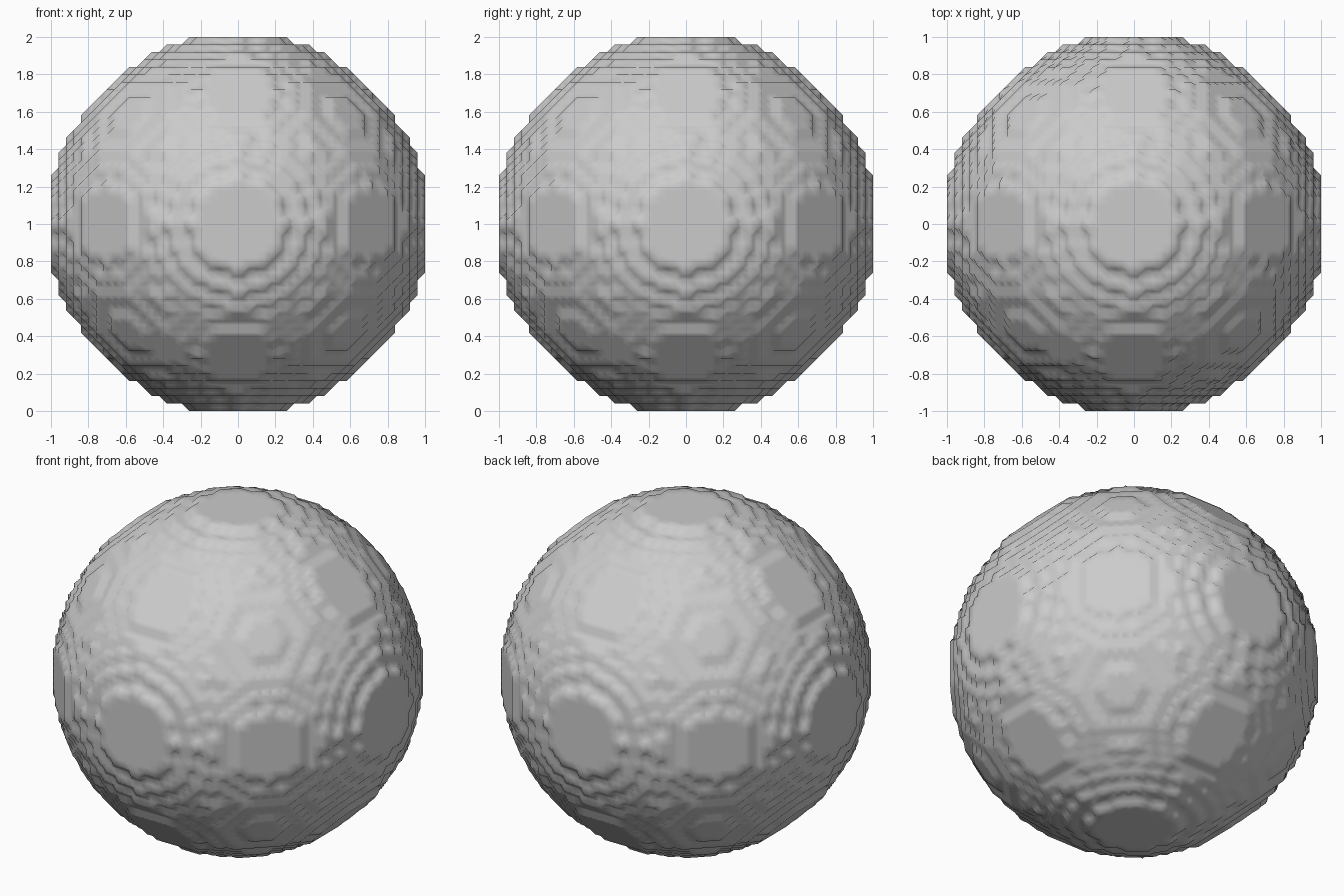
import bpy
import bmesh
from itertools import product
from mathutils import Vector

old = bpy.data.objects.get("Cube")
if old:
    bpy.data.objects.remove(old, do_unlink=True)

HALF = 25              # voxels from centre to each pole
STEP = 1 / HALF        # voxel size
RADIUS_SQ = 643.5      # squared ball radius in voxels


def solid(p):
    """True where the voxel centre lies in the ball."""
    return sum((c + 0.5) ** 2 for c in p) <= RADIUS_SQ


def cell_sides():
    """Corner rings of the six sides of a unit cell, seen from outside."""
    sides = []
    for axis, side in product(range(3), (0, 1)):
        ring = []
        for u, v in ((0, 0), (1, 0), (1, 1), (0, 1)):
            corner = [0, 0, 0]
            corner[axis] = side
            corner[(axis + 1) % 3] = u
            corner[(axis + 2) % 3] = v
            ring.append(tuple(corner))
        sides.append(ring if side else ring[::-1])
    return sides


SIDES = cell_sides()
CORNERS = list(product((0, 1), repeat=3))


def cell_loops(inside):
    """Closed loops of cut edges separating solid from empty corners."""
    follow = {}
    for ring in SIDES:
        for i in range(4):
            if inside[ring[i]] and not inside[ring[i - 1]]:
                j = i
                while inside[ring[(j + 1) % 4]]:
                    j += 1
                enter = frozenset((ring[i - 1], ring[i]))
                leave = frozenset((ring[j % 4], ring[(j + 1) % 4]))
                follow[leave] = enter
    while follow:
        start, edge = follow.popitem()
        loop = [start]
        while edge != start:
            loop.append(edge)
            edge = follow.pop(edge)
        yield loop


# Voxel ball with stepped terraces, chamfered at half a voxel
bm = bmesh.new()
verts = {}
span = range(-HALF - 1, HALF + 1)
filled = {p: solid(p) for p in product(range(-HALF - 1, HALF + 2), repeat=3)}
for x, y, z in product(span, repeat=3):
    inside = {c: filled[x + c[0], y + c[1], z + c[2]] for c in CORNERS}
    if len(set(inside.values())) == 1:
        continue
    for loop in cell_loops(inside):
        face = []
        for edge in loop:
            a, b = edge
            key = (2 * x + a[0] + b[0], 2 * y + a[1] + b[1], 2 * z + a[2] + b[2])
            if key not in verts:
                mid = (Vector(key) + Vector((1, 1, 1))) * STEP / 2
                verts[key] = bm.verts.new(mid + Vector((0, 0, 1)))
            face.append(verts[key])
        bm.faces.new(face)
bmesh.ops.recalc_face_normals(bm, faces=bm.faces)
for f in bm.faces:
    f.smooth = True

mesh = bpy.data.meshes.new("stepped_ball")
bm.to_mesh(mesh)
bm.free()
ball = bpy.data.objects.new("stepped_ball", mesh)
bpy.context.collection.objects.link(ball)

# Plain grey surface
grey = bpy.data.materials.new("light_grey")
grey.use_nodes = True
grey.diffuse_color = (0.6, 0.6, 0.6, 1)
grey.node_tree.nodes["Principled BSDF"].inputs["Base Color"].default_value = (0.6, 0.6, 0.6, 1)
mesh.materials.append(grey)
